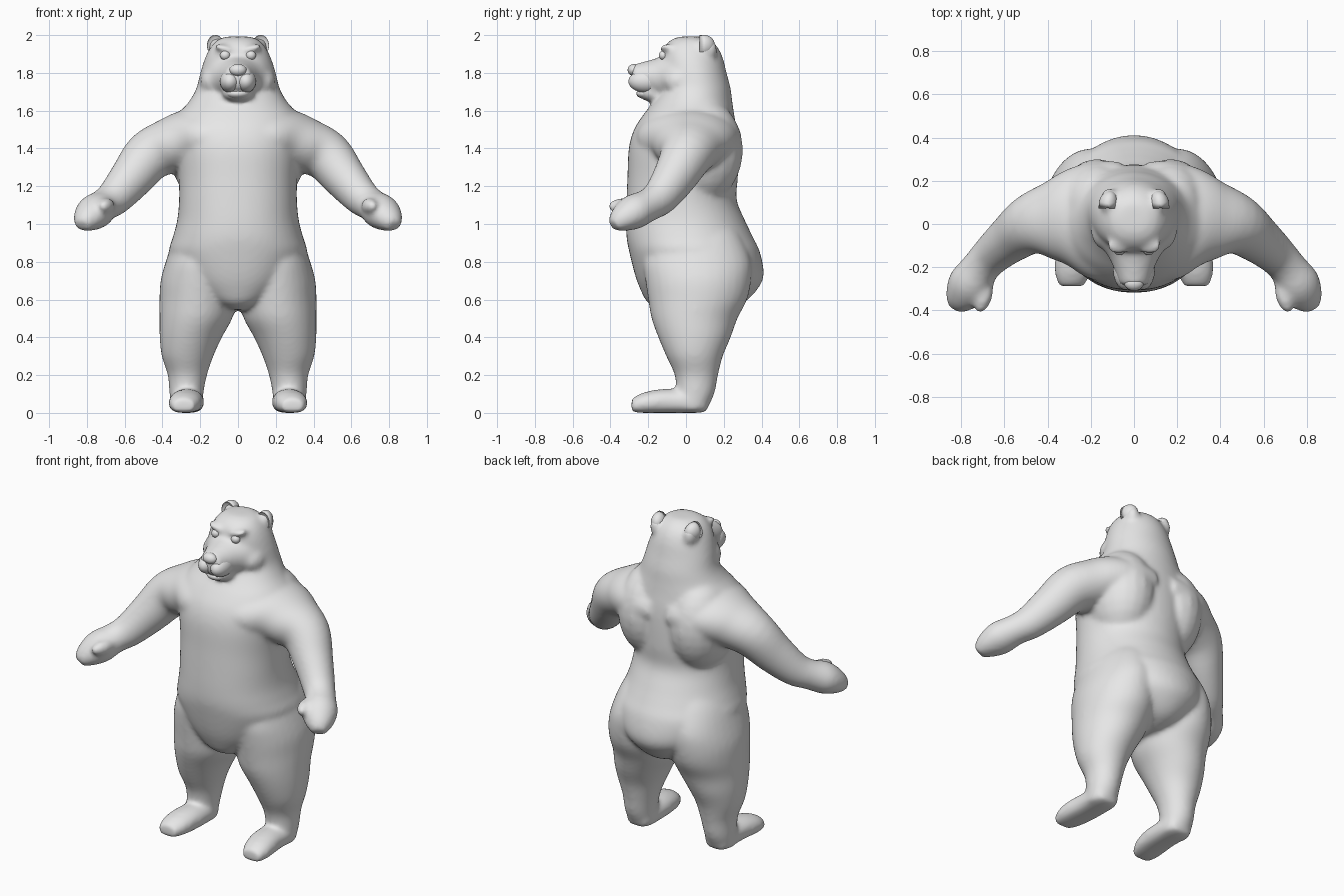
import bpy, bmesh, math
from mathutils import Vector, Matrix

if "Cube" in bpy.data.objects:
    bpy.data.objects.remove(bpy.data.objects["Cube"])

fur = bpy.data.materials.new("plain_grey")
fur.diffuse_color = (0.8, 0.8, 0.8, 1)
fur.use_nodes = True
fur.node_tree.nodes["Principled BSDF"].inputs["Base Color"].default_value = fur.diffuse_color
X, Y, Z = Vector((1, 0, 0)), Vector((0, 1, 0)), Vector((0, 0, 1))


def spline(rings, steps=4):
    """Catmull-Rom subdivision of a list of ring tuples."""
    out = []
    for i in range(len(rings) - 1):
        a, b = rings[max(i - 1, 0)], rings[i]
        c, d = rings[i + 1], rings[min(i + 2, len(rings) - 1)]
        for k in range(steps):
            t = k / steps
            out.append([0.5 * (2 * q + (r - p) * t + (2 * p - 5 * q + 4 * r - s) * t * t
                               + (3 * q - p - 3 * r + s) * t ** 3)
                        for p, q, r, s in zip(a, b, c, d)])
    return out + [list(rings[-1])]


def loft(bm, rings, axes=None, side=1, power=2.0, n=32):
    """Skin rings (x, y, z, ru, rv); power squares off the half facing -v."""
    rings = spline(rings)
    loops = []
    for i, (x, y, z, ru, rv) in enumerate(rings):
        if axes:
            u, v = axes
        else:
            t = Vector(rings[min(i + 1, len(rings) - 1)][:3]) - Vector(rings[max(i - 1, 0)][:3])
            u = t.cross(Z).normalized()
            v = u.cross(t).normalized()
        loop = []
        for k in range(n):
            a = 2 * math.pi * k / n
            c, s = math.cos(a), math.sin(a)
            e = 2 / power if s < 0 else 1
            p = Vector((x, y, z)) + u * ru * math.copysign(abs(c) ** e, c) \
                + v * rv * math.copysign(abs(s) ** e, s)
            p.x *= side
            loop.append(bm.verts.new(p))
        loops.append(loop)
    for a, b in zip(loops, loops[1:]):
        for k in range(n):
            bm.faces.new((a[k], a[(k + 1) % n], b[(k + 1) % n], b[k]))
    bm.faces.new(loops[0])
    bm.faces.new(loops[-1])


def ball(bm, c, r, rot=None):
    m = Matrix.Translation(c) @ (rot or Matrix()) @ Matrix.Diagonal((*r, 1))
    return bmesh.ops.create_uvsphere(bm, u_segments=20, v_segments=14, radius=1, matrix=m)["verts"]


def finish(bm, name):
    bmesh.ops.recalc_face_normals(bm, faces=bm.faces[:])
    for f in bm.faces:
        f.smooth = True
    me = bpy.data.meshes.new(name)
    bm.to_mesh(me)
    bm.free()
    me.materials.append(fur)
    ob = bpy.data.objects.new(name, me)
    bpy.context.collection.objects.link(ob)
    return ob


# torso, neck and skull: z, half width, front y, back y
trunk = [(.545, .05, -.13, .2), (.58, .15, -.2, .3), (.65, .25, -.24, .375), (.73, .32, -.27, .412),
         (.85, .365, -.3, .392), (.93, .345, -.315, .355), (1.02, .322, -.318, .312),
         (1.13, .312, -.315, .268), (1.25, .315, -.31, .275), (1.4, .33, -.303, .275),
         (1.5, .335, -.275, .268), (1.58, .315, -.225, .255), (1.65, .258, -.17, .245),
         (1.72, .22, -.125, .236), (1.8, .2, -.125, .215), (1.88, .174, -.13, .195),
         (1.94, .142, -.115, .165), (1.98, .1, -.07, .12), (1.993, .05, -.02, .08)]
bm = bmesh.new()
loft(bm, [(0, (f + b) / 2, z, w, (b - f) / 2) for z, w, f, b in trunk], (X, Y), power=2.2, n=48)

# muzzle, narrowing forward from the face
loft(bm, [(0, .0, 1.785, .185, .13), (0, -.08, 1.78, .165, .125), (0, -.15, 1.775, .12, .105),
          (0, -.22, 1.778, .088, .082), (0, -.285, 1.782, .066, .062)], (X, Z))
ball(bm, (0, -.17, 1.69), (.085, .085, .044))

for s in (1, -1):
    # arm with hand, spreading into chest and back at the shoulder
    loft(bm, [(.1, .01, 1.46, .28, .15), (.18, .02, 1.455, .275, .16), (.27, .025, 1.445, .243, .158),
              (.36, .018, 1.415, .195, .146), (.47, .0, 1.36, .143, .135), (.56, -.06, 1.25, .115, .118),
              (.65, -.135, 1.145, .095, .098), (.71, -.2, 1.1, .088, .086), (.76, -.28, 1.062, .103, .092),
              (.802, -.345, 1.022, .078, .068), (.825, -.385, .99, .04, .035)], side=s)
    # thumb
    ball(bm, (s * .695, -.335, 1.095), (.04, .082, .042), Matrix.Rotation(s * .3, 4, 'Z'))
    # shoulder blade
    ball(bm, (s * .17, .08, 1.39), (.19, .222, .28))
    # leg
    loft(bm, [(.27, .035, .015, .085, .075), (.273, .05, .1, .09, .1), (.268, .055, .2, .104, .115),
              (.267, .045, .3, .137, .15), (.25, .045, .4, .165, .192), (.223, .045, .5, .193, .228),
              (.212, .062, .6, .204, .262), (.208, .065, .7, .202, .28), (.2, .06, .8, .183, .285),
              (.175, .05, .92, .165, .25), (.15, .04, 1.02, .13, .2)], (X, Y), side=s)
    # foot
    loft(bm, [(.27, .11, .05, .06, .045), (.27, .06, .06, .085, .06), (.268, -.06, .064, .088, .064),
              (.275, -.15, .062, .09, .062), (.284, -.23, .053, .082, .053), (.29, -.288, .04, .058, .036)],
         (X, Z), side=s, power=2.8)
    # brow ridge, cheek and ear root
    ball(bm, (s * .07, -.1, 1.928), (.06, .042, .02), Matrix.Rotation(-s * .25, 4, 'Y'))
    ball(bm, (s * .13, -.03, 1.755), (.07, .09, .075))
    ball(bm, (s * .115, .105, 1.925), (.042, .062, .062))
body = finish(bm, "body")
rm = body.modifiers.new("fuse", 'REMESH')
rm.mode = 'VOXEL'
rm.voxel_size = 0.013
rm.use_smooth_shade = True
sm = body.modifiers.new("soften", 'SMOOTH')
sm.factor = 0.5
sm.iterations = 12

# nose
bm = bmesh.new()
ball(bm, (0, -.275, 1.815), (.045, .034, .032))
finish(bm, "nose")

# lower lip
bm = bmesh.new()
ball(bm, (0, -.205, 1.69), (.062, .058, .03))
finish(bm, "lower_lip")

for s, tag in ((1, "left"), (-1, "right")):
    # upper lip pad
    bm = bmesh.new()
    ball(bm, (s * .042, -.21, 1.755), (.055, .095, .06))
    finish(bm, "lip_pad_" + tag)
    # eye
    bm = bmesh.new()
    ball(bm, (s * .068, -.12, 1.893), (.027, .024, .025))
    finish(bm, "eye_" + tag)
    # ear, hollowed on its front
    bm = bmesh.new()
    c = Vector((s * .12, .095, 1.945))
    for v in ball(bm, c, (.043, .06, .056), Matrix.Rotation(s * .25, 4, 'Z')):
        if v.co.y < c.y:
            v.co.y = c.y + (c.y - v.co.y) * .3 - .025
    finish(bm, "ear_" + tag)
